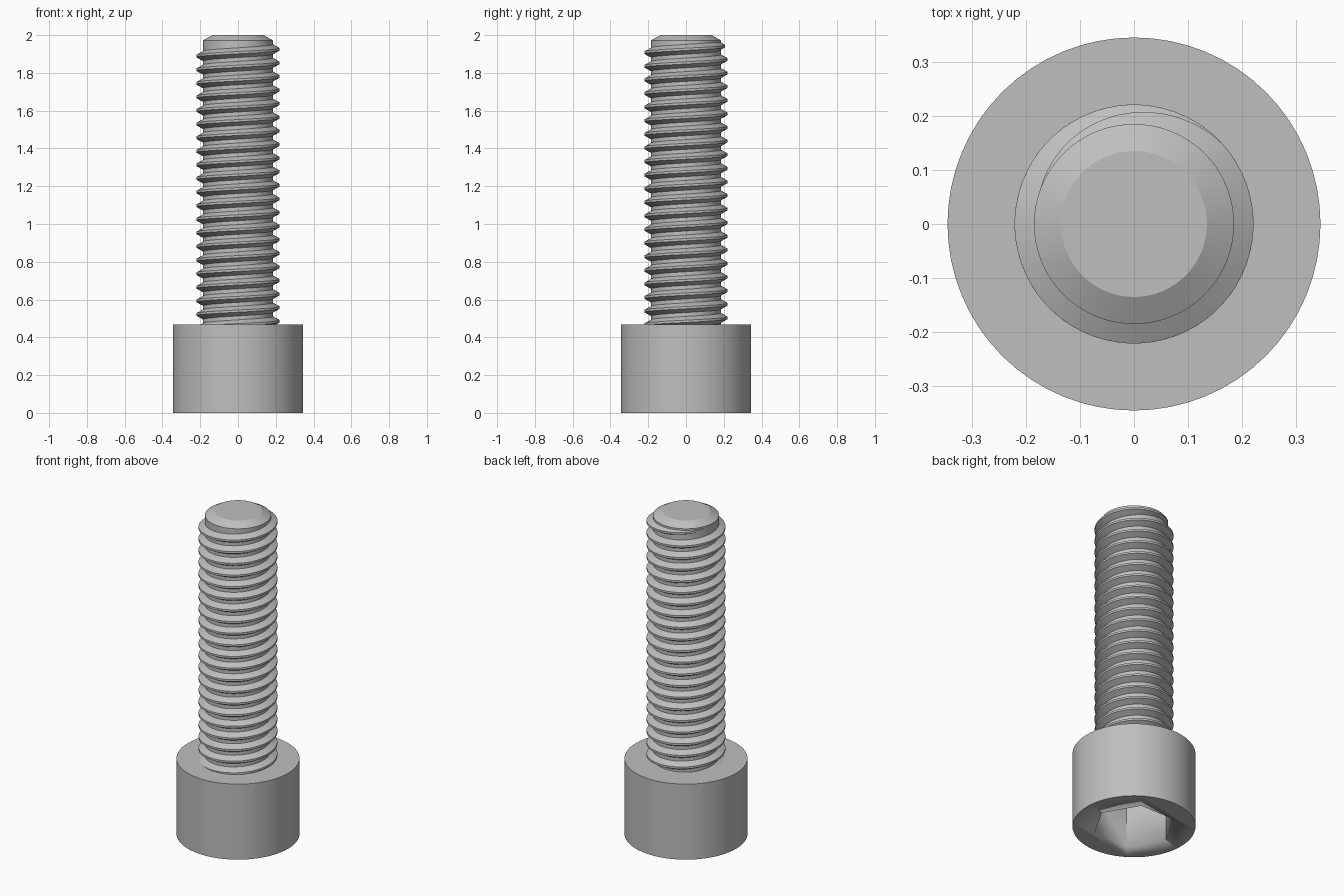
import bpy, bmesh, math

cube = bpy.data.objects.get("Cube")
if cube:
    bpy.data.objects.remove(cube, do_unlink=True)

HEAD_R, HEAD_H = 0.345, 0.467
CORE_R, CREST_R, TOTAL_H = 0.185, 0.221, 2.0
PITCH, STEPS = 0.072, 64

# Single steel colour
steel = bpy.data.materials.new("steel grey")
steel.use_nodes = True
steel.diffuse_color = (0.52, 0.52, 0.52, 1)
steel.node_tree.nodes["Principled BSDF"].inputs["Base Color"].default_value = steel.diffuse_color


def finish(name, bm):
    """Turn a bmesh into a smooth-shaded object with sharp edges kept."""
    bmesh.ops.recalc_face_normals(bm, faces=bm.faces)
    mesh = bpy.data.meshes.new(name)
    bm.to_mesh(mesh)
    bm.free()
    mesh.materials.append(steel)
    obj = bpy.data.objects.new(name, mesh)
    bpy.context.collection.objects.link(obj)
    bpy.ops.object.select_all(action="DESELECT")
    bpy.context.view_layer.objects.active = obj
    obj.select_set(True)
    bpy.ops.object.shade_smooth_by_angle(angle=math.radians(25))
    return obj


def lathe(name, profile, sides):
    """Stack of rings from (radius, height) pairs, capped at both ends."""
    bm = bmesh.new()
    rings = []
    for r, z in profile:
        rings.append([bm.verts.new((r * math.cos(a), r * math.sin(a), z))
                      for a in (math.tau * i / sides for i in range(sides))])
    for low, high in zip(rings, rings[1:]):
        for i in range(sides):
            j = (i + 1) % sides
            bm.faces.new((low[i], low[j], high[j], high[i]))
    bm.faces.new(rings[0])
    bm.faces.new(rings[-1])
    return finish(name, bm)


# Cylindrical head with a hexagonal socket in its underside
head = lathe("head", [(HEAD_R, 0), (HEAD_R, HEAD_H)], STEPS)
cutter = lathe("socket_cutter", [(0.236, -0.1), (0.236, 0.28)], 6)
cutter.hide_render = True
cut = head.modifiers.new("socket", "BOOLEAN")
cut.operation, cut.solver, cut.object = "DIFFERENCE", "EXACT", cutter
bpy.context.view_layer.objects.active = head
bpy.ops.object.modifier_apply(modifier=cut.name)
bpy.data.objects.remove(cutter, do_unlink=True)

# Shank core with a chamfered tip
lathe("shank", [(CORE_R, HEAD_H - 0.05), (CORE_R, 1.972), (0.135, TOTAL_H)], STEPS)

# Right-handed thread: a trapezoid swept up a helix, sinking into the core at its end
DEPTH = CREST_R - CORE_R
section = [(CORE_R - 0.004, -0.028), (CREST_R, -0.006),
           (CREST_R, 0.006), (CORE_R - 0.004, 0.028)]
turns_down = 20.6
end_angle, fade_angle = math.radians(160), math.radians(43)
start_angle = -turns_down * math.tau
count = round((end_angle - start_angle) / math.tau * STEPS)
bm = bmesh.new()
previous = None
for i in range(count + 1):
    a = start_angle + (end_angle - start_angle) * i / count
    z = 1.925 + PITCH * a / math.tau
    sink = DEPTH * max(0, (a - fade_angle) / (end_angle - fade_angle))
    ring = [bm.verts.new(((r - sink) * math.cos(a), (r - sink) * math.sin(a), z + dz))
            for r, dz in section]
    if previous:
        for k in range(4):
            m = (k + 1) % 4
            bm.faces.new((previous[k], previous[m], ring[m], ring[k]))
    else:
        bm.faces.new(ring)
    previous = ring
bm.faces.new(previous)
finish("thread", bm)
